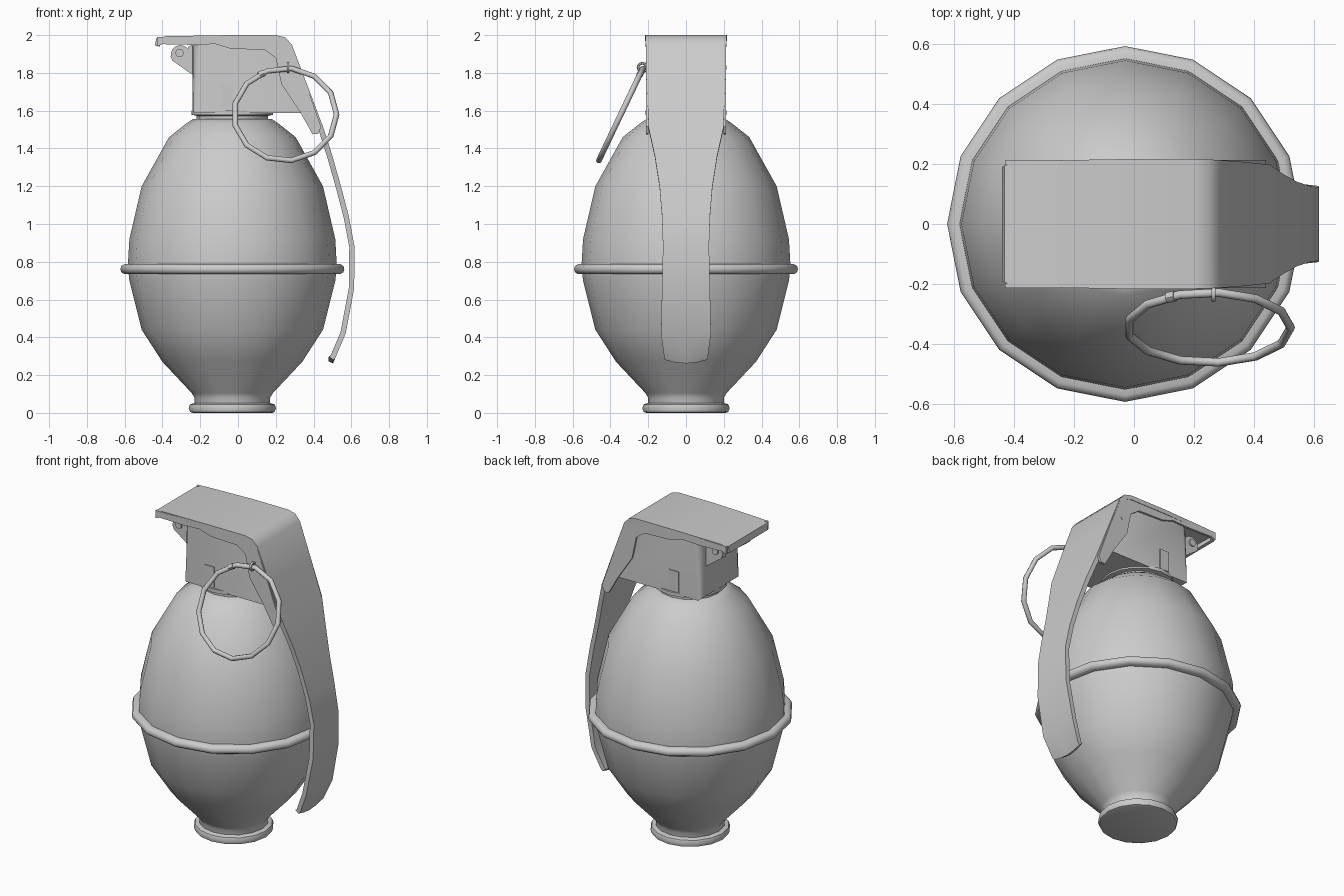
import bpy, bmesh, math
from mathutils import Vector

if "Cube" in bpy.data.objects:
    bpy.data.objects.remove(bpy.data.objects["Cube"])

AX = -0.03   # x of the body axis


def finish(name, bm, angle=45):
    bmesh.ops.recalc_face_normals(bm, faces=bm.faces)
    me = bpy.data.meshes.new(name)
    bm.to_mesh(me)
    bm.free()
    ob = bpy.data.objects.new(name, me)
    bpy.context.collection.objects.link(ob)
    smooth(ob, angle)
    return ob


def smooth(ob, angle=45):
    bpy.ops.object.select_all(action='DESELECT')
    ob.select_set(True)
    bpy.context.view_layer.objects.active = ob
    bpy.ops.object.shade_smooth_by_angle(angle=math.radians(angle))


def lathe(name, profile, n=16, angle=50):
    """Revolve (radius, z) points around the body axis and cap both ends."""
    bm = bmesh.new()
    rings = []
    for r, z in profile:
        rings.append([bm.verts.new((AX + r * math.cos(2 * math.pi * i / n),
                                    r * math.sin(2 * math.pi * i / n), z)) for i in range(n)])
    for a, b in zip(rings, rings[1:]):
        for i in range(n):
            j = (i + 1) % n
            bm.faces.new((a[i], a[j], b[j], b[i]))
    bm.faces.new(rings[0])
    bm.faces.new(rings[-1])
    return finish(name, bm, angle)


def plate(name, outline, y0, y1, round_upright=0.0, angle=40):
    """Extrude an (x, z) outline from y0 to y1."""
    bm = bmesh.new()
    f = bm.faces.new([bm.verts.new((x, y0, z)) for x, z in outline])
    ext = bmesh.ops.extrude_face_region(bm, geom=[f])
    moved = [v for v in ext['geom'] if isinstance(v, bmesh.types.BMVert)]
    bmesh.ops.translate(bm, verts=moved, vec=(0, y1 - y0, 0))
    if round_upright:
        up = [e for e in bm.edges
              if abs((e.verts[0].co - e.verts[1].co).normalized().z) > 0.8]
        bmesh.ops.bevel(bm, geom=up, offset=round_upright, segments=3,
                        profile=0.5, affect='EDGES')
    return finish(name, bm, angle)


def disc(cx, cz, r, a0, a1, n):
    return [(cx + r * math.cos(math.radians(a0 + (a1 - a0) * i / n)),
             cz + r * math.sin(math.radians(a0 + (a1 - a0) * i / n))) for i in range(n + 1)]


def rod(name, x, z, r, half):
    bpy.ops.mesh.primitive_cylinder_add(vertices=10, radius=r, depth=2 * half,
                                        location=(x, 0, z), rotation=(math.pi / 2, 0, 0))
    bpy.context.object.name = name
    smooth(bpy.context.object)


# Egg-shaped body with belt and foot
lathe("body", [(0.20, 0.02), (0.20, 0.08), (0.215, 0.105), (0.37, 0.27), (0.48, 0.44),
               (0.545, 0.70), (0.552, 0.76), (0.552, 0.80), (0.545, 0.92), (0.48, 1.20),
               (0.335, 1.46), (0.24, 1.535), (0.21, 1.555)])
lathe("belt", [(0.53, 0.735), (0.572, 0.735), (0.588, 0.745), (0.593, 0.76),
               (0.588, 0.778), (0.572, 0.787), (0.53, 0.787)])
lathe("foot_rim", [(0.21, 0.0), (0.224, 0.005), (0.231, 0.025), (0.224, 0.045), (0.20, 0.053)])
lathe("neck", [(0.19, 1.53), (0.19, 1.573), (0.215, 1.578), (0.215, 1.6)])

# Fuze housing with rounded upright corners
plate("fuze_housing", [(-0.24, 1.60), (-0.225, 1.588), (0.37, 1.588), (0.25, 1.97), (-0.24, 1.97)],
      -0.2, 0.2, round_upright=0.045)

# Raised side tabs, hinge ears and lever side flanges, mirrored front to back
flange = [(-0.43, 1.99), (-0.43, 1.94), (-0.40, 1.952), (-0.23, 1.948), (-0.12, 1.953),
          (-0.04, 1.928), (0.14, 1.922), (0.20, 1.88), (0.23, 1.74), (0.33, 1.59),
          (0.395, 1.475), (0.425, 1.478), (0.44, 1.515), (0.36, 1.74), (0.28, 1.945),
          (0.245, 1.985), (0.20, 1.995)]
ear = [(-0.22, 1.775)] + disc(-0.305, 1.895, 0.052, 215, 20, 8) + [(-0.22, 1.90)]
for s, side in ((-1, "front"), (1, "back")):
    plate("side_tab_" + side, [(-0.09, 1.605), (-0.025, 1.605), (-0.025, 1.735), (-0.09, 1.735)],
          s * 0.19, s * 0.206)
    plate("hinge_ear_" + side, ear, s * 0.10, s * 0.145)
    plate("lever_flange_" + side, flange, s * 0.198, s * 0.213)
rod("hinge_pin", -0.31, 1.905, 0.022, 0.155)
rod("striker_pin", -0.245, 1.925, 0.022, 0.14)

# Lever: tapered strip along its outer (x, z, half width) path
path = [(-0.44, 1.945, 0.19), (-0.432, 1.985, 0.195), (-0.38, 1.994, 0.21), (-0.05, 2.0, 0.216),
        (0.20, 2.0, 0.216), (0.25, 1.988, 0.215), (0.285, 1.95, 0.213), (0.365, 1.74, 0.207),
        (0.452, 1.51, 0.198), (0.50, 1.36, 0.165), (0.545, 1.20, 0.14), (0.587, 1.04, 0.127),
        (0.617, 0.88, 0.122), (0.615, 0.66, 0.127), (0.57, 0.42, 0.132), (0.515, 0.29, 0.115)]
bm = bmesh.new()
rows = [[bm.verts.new((x, w * t, z)) for t in (-1, -0.5, 0, 0.5, 1)] for x, z, w in path]
rows.append([bm.verts.new((0.503, 0.115 * t, 0.262 + 0.02 * t * t)) for t in (-1, -0.5, 0, 0.5, 1)])
for a, b in zip(rows, rows[1:]):
    for i in range(4):
        bm.faces.new((a[i], b[i], b[i + 1], a[i + 1]))
bm.normal_update()
# inner skin, pushed back along the surface normals
nrm = {v: v.normal.copy() for v in bm.verts}
flip = -1 if rows[3][2].normal.z > 0 else 1
inner = [[bm.verts.new(v.co + nrm[v] * flip * 0.028) for v in r] for r in rows]
for a, b in zip(inner, inner[1:]):
    for i in range(4):
        bm.faces.new((a[i], a[i + 1], b[i + 1], b[i]))
edge_out = [r[0] for r in rows] + rows[-1][1:4] + [r[-1] for r in rows[::-1]] + rows[0][3:0:-1]
edge_in = [r[0] for r in inner] + inner[-1][1:4] + [r[-1] for r in inner[::-1]] + inner[0][3:0:-1]
for i in range(len(edge_out)):
    j = (i + 1) % len(edge_out)
    bm.faces.new((edge_out[i], edge_out[j], edge_in[j], edge_in[i]))
finish("safety_lever", bm, 50)

# Pull ring hanging at a slant, with a joint sleeve and pin eye
tilt = math.radians(64.5)
centre = Vector((0.25, -0.345, 1.58))
bpy.ops.mesh.primitive_torus_add(major_segments=13, minor_segments=8, major_radius=0.272,
                                 minor_radius=0.015, location=centre, rotation=(tilt, 0, 0))
bpy.context.object.name = "pull_ring"
smooth(bpy.context.object, 60)
a = math.radians(118)
d = Vector((math.cos(a), math.sin(a) * math.cos(tilt), math.sin(a) * math.sin(tilt)))
t = Vector((-math.sin(a), math.cos(a) * math.cos(tilt), math.cos(a) * math.sin(tilt)))
bpy.ops.mesh.primitive_cylinder_add(vertices=8, radius=0.018, depth=0.03,
                                    location=centre + d * 0.268,
                                    rotation=t.to_track_quat('Z', 'Y').to_euler())
bpy.context.object.name = "ring_joint"
smooth(bpy.context.object)
bpy.ops.mesh.primitive_torus_add(major_segments=12, minor_segments=6, major_radius=0.023,
                                 minor_radius=0.007, location=(0.265, -0.231, 1.828),
                                 rotation=(0, math.pi / 2, 0))
bpy.context.object.name = "pin_eye"
smooth(bpy.context.object, 60)
rod("safety_pin", 0.265, 1.828, 0.01, 0.214)
